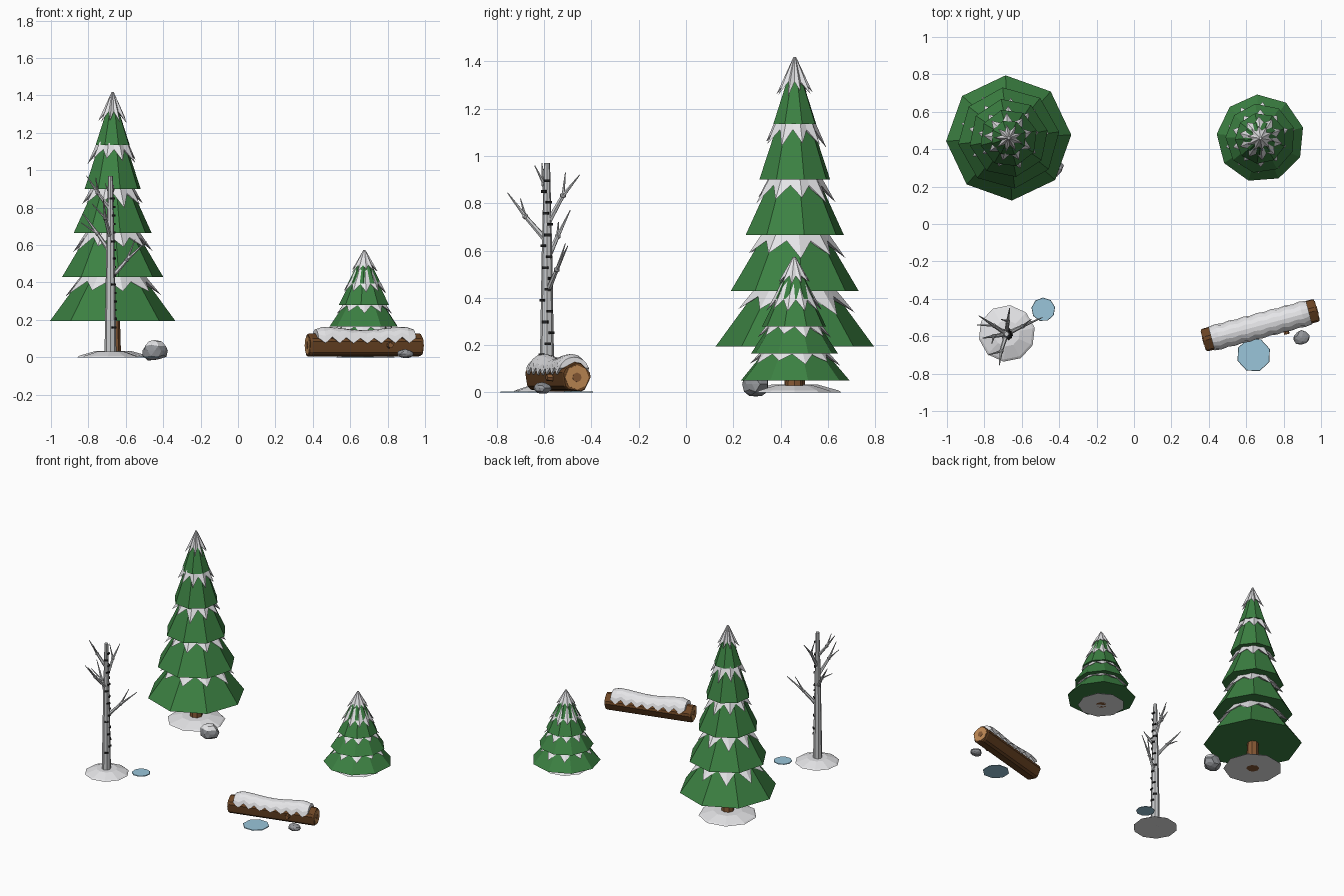
import bpy, bmesh, math, random
from mathutils import Vector, Matrix

random.seed(4)
cube = bpy.data.objects.get("Cube")
if cube:
    bpy.data.objects.remove(cube, do_unlink=True)


def material(name, r, g, b):
    m = bpy.data.materials.new(name)
    m.use_nodes = True
    m.diffuse_color = (r, g, b, 1)
    bsdf = next(n for n in m.node_tree.nodes if n.type == 'BSDF_PRINCIPLED')
    bsdf.inputs["Base Color"].default_value = (r, g, b, 1)
    bsdf.inputs["Roughness"].default_value = 0.9
    return m


GREEN = material("needle_green", 0.045, 0.22, 0.055)
SNOW = material("snow_white", 0.8, 0.8, 0.82)
TRUNK = material("trunk_brown", 0.24, 0.1, 0.035)
BARK = material("log_bark", 0.15, 0.06, 0.018)
WOOD = material("cut_wood", 0.52, 0.25, 0.09)
BIRCH = material("pale_bark", 0.58, 0.59, 0.6)
BLACK = material("bark_mark", 0.015, 0.015, 0.015)
ROCK = material("rock_grey", 0.3, 0.31, 0.33)
ICE = material("ice_blue", 0.32, 0.56, 0.7)


def finish(name, bm, *mats, matrix=None):
    bmesh.ops.recalc_face_normals(bm, faces=bm.faces)
    me = bpy.data.meshes.new(name)
    bm.to_mesh(me)
    bm.free()
    for m in mats:
        me.materials.append(m)
    ob = bpy.data.objects.new(name, me)
    bpy.context.collection.objects.link(ob)
    if matrix:
        ob.matrix_world = matrix
    return ob


def loft(bm, rings, cap_start=True, cap_end=True):
    """Skin rings of equal length into a closed tube."""
    vs = [[bm.verts.new(p) for p in ring] for ring in rings]
    n = len(vs[0])
    for a, b in zip(vs, vs[1:]):
        for i in range(n):
            j = (i + 1) % n
            bm.faces.new((a[i], a[j], b[j], b[i]))
    if cap_start:
        bm.faces.new(vs[0])
    if cap_end:
        bm.faces.new(vs[-1])
    return vs


def circle(n, r, z, turn=0.0):
    return [(r * math.cos(turn + math.tau * i / n),
             r * math.sin(turn + math.tau * i / n), z) for i in range(n)]


def turned(name, x, y, sides, profile, mat, turn=0.0):
    """Faceted solid from (radius, height) pairs."""
    bm = bmesh.new()
    loft(bm, [circle(sides, r, z, turn) for r, z in profile])
    return finish(name, bm, mat, matrix=Matrix.Translation((x, y, 0)))


def snow_skirt(name, x, y, n, r, z, r_top, z_top, tip, valley, flare, turn):
    """Snow layer with a jagged, flared lower edge."""
    bm = bmesh.new()
    edge, inner = [], []
    for i in range(2 * n):
        a = turn + math.pi * i / n
        f = valley if i % 2 else tip + random.uniform(-0.05, 0.06)
        rr = r + (r_top - r) * f + (0.004 if i % 2 else flare)
        h = z + (z_top - z) * f
        edge.append((rr * math.cos(a), rr * math.sin(a), h))
        ri = (r + (r_top - r) * valley) * 0.85
        inner.append((ri * math.cos(a), ri * math.sin(a), z + (z_top - z) * valley))
    loft(bm, [inner, edge, circle(2 * n, r_top + 0.004, z_top + 0.003, turn)])
    finish(name, bm, SNOW, matrix=Matrix.Translation((x, y, 0)))


def pine(name, x, y, sides, tiers, height, apex, tip, valley, flare, turn):
    for i, (z, r) in enumerate(tiers):
        last = i == len(tiers) - 1
        t = turn + 0.07 * i
        z_top = apex - 0.005 if last else z + height
        r_top = 0.002 if last else r * 0.28
        turned(f"{name}_tier_{i + 1}", x, y, sides, [(r, z), (r_top, z_top)], GREEN, t)
        snow_skirt(f"{name}_snow_{i + 1}", x, y, sides + 1, r, z, r_top, z_top,
                   tip, valley, flare, t)


# Pines with snow mounds and trunks
pine("tall_pine", -0.67, 0.46, 8,
     [(0.195, 0.335), (0.43, 0.272), (0.665, 0.212), (0.9, 0.155), (1.135, 0.096)],
     0.33, 1.42, 0.44, 0.64, 0.025, 0.05)
turned("tall_pine_trunk", -0.67, 0.46, 8, [(0.045, 0), (0.036, 0.3)], TRUNK)
turned("tall_pine_mound", -0.67, 0.46, 9, [(0.2, 0), (0.19, 0.008), (0.1, 0.033)], SNOW)
pine("small_pine", 0.676, 0.458, 9,
     [(0.05, 0.235), (0.165, 0.187), (0.28, 0.137), (0.395, 0.09)],
     0.2, 0.575, 0.36, 0.56, 0.014, 0.25)
turned("small_pine_trunk", 0.676, 0.458, 8, [(0.038, 0), (0.034, 0.1)], TRUNK)
turned("small_pine_mound", 0.676, 0.458, 9, [(0.16, 0), (0.15, 0.008), (0.08, 0.03)], SNOW)

# Bare tree
BX, BY = -0.682, -0.588
turned("bare_tree_mound", -0.68, -0.585, 10, [(0.152, 0), (0.14, 0.008), (0.07, 0.032)], SNOW, 0.2)
turned("bare_tree_trunk", BX, BY, 8,
       [(0.032, 0), (0.028, 0.25), (0.022, 0.6), (0.013, 0.97)], BIRCH)


def limb(name, a, b, r1, r2):
    a, b = Vector(a), Vector(b)
    d = b - a
    q = d.to_track_quat('Z', 'Y')
    bm = bmesh.new()
    loft(bm, [circle(6, r1, 0), circle(6, r2, d.length)])
    finish(name, bm, BIRCH, matrix=Matrix.Translation(a) @ q.to_matrix().to_4x4())


def blob(name, pos, size, mats, jitter=0.0, snow_above=None):
    bm = bmesh.new()
    bmesh.ops.create_icosphere(bm, subdivisions=1 if jitter == 0 else 2, radius=1)
    for v in bm.verts:
        v.co *= 1 + random.uniform(-jitter, jitter)
        v.co = Vector(v.co[k] * size[k] for k in range(3))
    if snow_above is not None:
        for f in bm.faces:
            f.material_index = int(f.calc_center_median().z > snow_above)
    return finish(name, bm, *mats, matrix=Matrix.Translation(pos))


# Branch start height, knot, tip, side twig tip
branches = [
    (0.42, (-0.595, -0.546, 0.52), (-0.49, -0.50, 0.62), (-0.55, -0.51, 0.63)),
    (0.56, (-0.75, -0.543, 0.66), (-0.83, -0.49, 0.77), (-0.84, -0.54, 0.72)),
    (0.71, (-0.675, -0.52, 0.833), (-0.665, -0.45, 0.92), (-0.71, -0.51, 0.93)),
    (0.64, (-0.71, -0.68, 0.745), (-0.72, -0.755, 0.845), (-0.78, -0.70, 0.82)),
    (0.79, (-0.75, -0.60, 0.88), (-0.81, -0.61, 0.97), (-0.76, -0.64, 0.96)),
]
for i, (z, knot, tip, twig) in enumerate(branches, 1):
    limb(f"branch_{i}", (BX, BY, z), knot, 0.013, 0.009)
    limb(f"branch_end_{i}", knot, tip, 0.009, 0.002)
    limb(f"twig_{i}", knot, twig, 0.007, 0.002)
    blob(f"branch_knot_{i}", knot, (0.014, 0.014, 0.014), [BIRCH])

# Dark dashes on the pale bark
for i in range(17):
    z = 0.16 + 0.046 * i
    a = (-0.9, 0.1, 0.8, -0.3, 0.45)[i % 5]
    r = 0.031 - 0.018 * z
    bm = bmesh.new()
    bmesh.ops.create_cube(bm, size=1, matrix=Matrix.Diagonal((0.012, 0.026, 0.011, 1)))
    finish(f"bark_dash_{i + 1}", bm, BLACK, matrix=Matrix.Translation((BX, BY, z))
           @ Matrix.Rotation(a, 4, 'Z') @ Matrix.Translation((r, 0, 0)))

# Fallen log: local x runs along its length
LOG = Matrix.Translation((0.675, -0.543, 0.064)) @ Matrix.Rotation(math.radians(15), 4, 'Z')
HALF = 0.313


def log_ring(x, scale=1.0, n=20):
    return [(x, (0.064 if i % 4 < 2 else 0.058) * scale * math.cos(math.tau * i / n),
             (0.064 if i % 4 < 2 else 0.058) * scale * math.sin(math.tau * i / n))
            for i in range(n)]


bm = bmesh.new()
loft(bm, [log_ring(-HALF, 0.94), log_ring(-HALF + 0.012), log_ring(HALF - 0.012), log_ring(HALF, 0.94)])
finish("log", bm, BARK, matrix=LOG)
for side, s in (("right", -1), ("left", 1)):
    for part, r, mat, out in (("cut_face", 0.052, WOOD, 0.003), ("heartwood", 0.02, TRUNK, 0.005)):
        bm = bmesh.new()
        loft(bm, [[(s * x, p[0], p[1]) for p in circle(8, r, 0)]
                  for x in (HALF - 0.004, HALF + out)])
        finish(f"log_{side}_{part}", bm, mat, matrix=LOG)

# Wavy snow blanket on the log
bm = bmesh.new()
rings = []
STEPS = 14
for k in range(STEPS + 1):
    t = k / STEPS
    x = -0.27 + 0.54 * t
    top = 0.09 + 0.009 * math.cos(t * 7.5 - 0.6)
    if k in (0, STEPS):
        top -= 0.012
    low = math.radians(4 if k % 2 else 22)
    ring = []
    for i in range(9):
        a = low + (math.pi - 2 * low) * i / 8
        ring.append((x, 0.07 * math.cos(a), top * math.sin(a) ** 0.8))
    rings.append(ring)
loft(bm, rings)
finish("log_snow", bm, SNOW, matrix=LOG)

# Cut branch stub on the front of the log
bm = bmesh.new()
loft(bm, [[(x, -y, z) for x, z, y in circle(7, r, d)] for r, d in ((0.018, 0.045), (0.015, 0.082))])
finish("log_stub", bm, TRUNK, matrix=LOG @ Matrix.Translation((0.125, 0, 0)))

# Rocks
blob("large_rock", (-0.445, 0.295, 0.035), (0.066, 0.055, 0.055), [ROCK, SNOW], 0.12, 0.026)
blob("small_rock", (0.895, -0.608, 0.018), (0.044, 0.038, 0.024), [ROCK], 0.1)

# Frozen puddles
turned("small_puddle", -0.485, -0.457, 9, [(0.064, 0), (0.062, 0.005)], ICE, 0.2)
turned("large_puddle", 0.64, -0.7, 8, [(0.092, 0), (0.09, 0.005)], ICE, 0.35)
